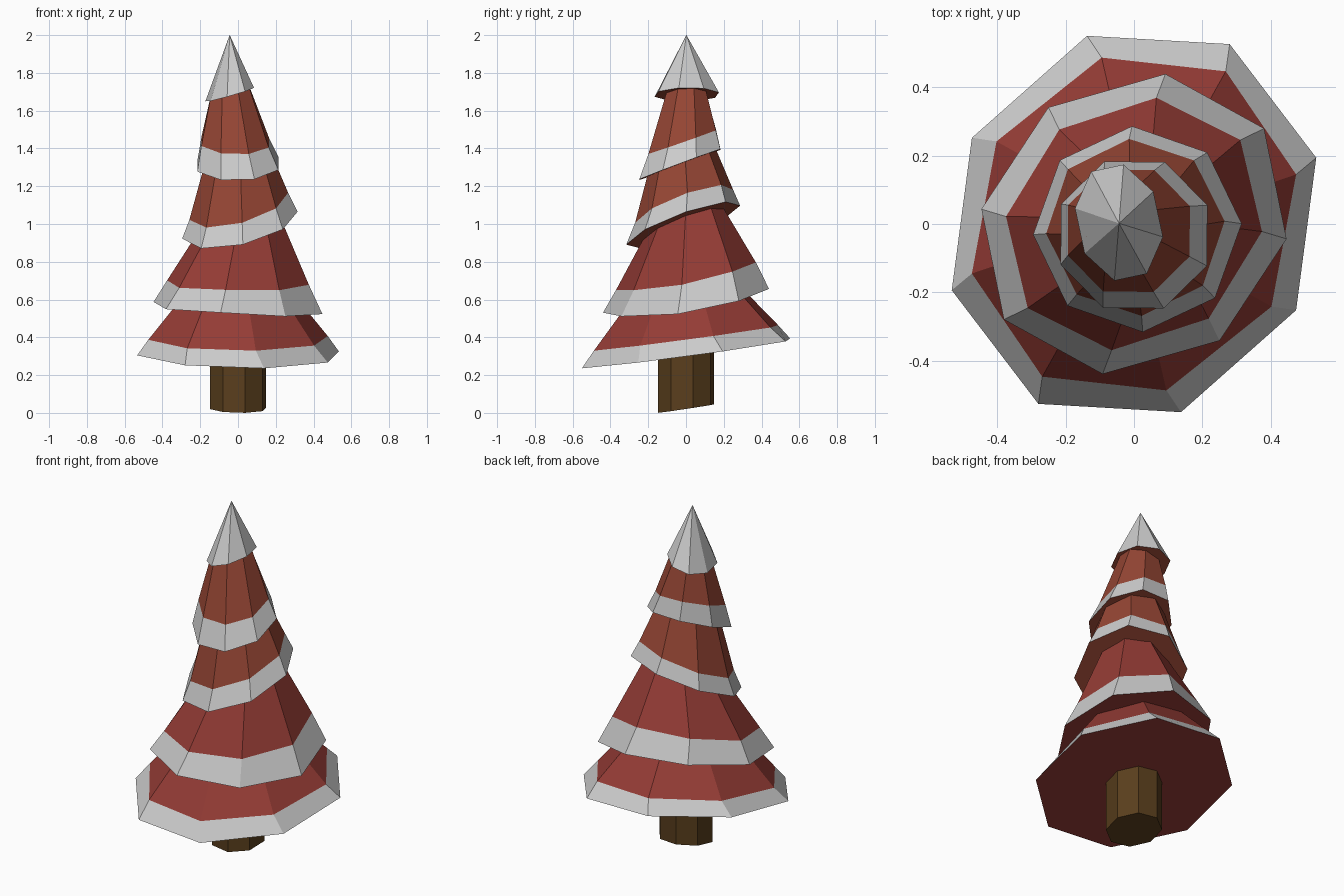
import bpy
from math import sin, cos, radians

if "Cube" in bpy.data.objects:
    bpy.data.objects.remove(bpy.data.objects["Cube"])


def material(name, rgb):
    m = bpy.data.materials.new(name)
    m.diffuse_color = (*rgb, 1)
    m.use_nodes = True
    m.node_tree.nodes["Principled BSDF"].inputs["Base Color"].default_value = m.diffuse_color
    return m


snow = material("snow", (0.8, 0.8, 0.8))
red = material("red", (0.30, 0.045, 0.036))
rust = material("rust", (0.30, 0.06, 0.034))
bark = material("bark", (0.10, 0.048, 0.012))


def ring(cx, cy, z, a, b, rot, sx=0, sy=0, bend=0, phase=0):
    """Tilted eight-sided ellipse; sx, sy are the slopes of its plane."""
    r, pts = radians(rot), []
    for k in range(8):
        t = radians(phase + 45 * k)
        u, v = a * cos(t), b * sin(t)
        x, y = u * cos(r) - v * sin(r), u * sin(r) + v * cos(r)
        pts.append((cx + x, cy + y, z + sx * x + sy * y + bend * y * y))
    return pts


def loft(name, rings, mats, bands, cap):
    """Join rings into a closed solid; bands gives the material of each strip."""
    verts = [p for r in rings for p in r]
    faces, slots = [tuple(range(7, -1, -1))], [cap]
    for i, slot in enumerate(bands):
        for k in range(8):
            n = (k + 1) % 8
            faces.append((i * 8 + k, i * 8 + n, i * 8 + 8 + n, i * 8 + 8 + k))
            slots.append(slot)
    last = 8 * (len(rings) - 1)
    faces.append(tuple(range(last, last + 8)))
    slots.append(bands[-1])
    mesh = bpy.data.meshes.new(name)
    mesh.from_pydata(verts, [], faces)
    for m in mats:
        mesh.materials.append(m)
    for poly, slot in zip(mesh.polygons, slots):
        poly.material_index = slot
    mesh.update()
    obj = bpy.data.objects.new(name, mesh)
    bpy.context.collection.objects.link(obj)
    return obj


# Trunk, with a slanted foot
loft("trunk", [ring(0, 0, 0.023, 0.152, 0.152, 14, -0.015, 0.15),
               ring(0, 0, 0.42, 0.152, 0.152, 14)], [bark], [0], 0)

# Branch tiers: rim, top of the snow band, hidden top
tiers = [
    ("bottom_tier", red, [
        ring(0, 0, 0.315, 0.597, 0.538, 62, -0.03, 0.136),
        ring(0, 0, 0.397, 0.522, 0.47, 59, -0.02, 0.135),
        ring(0, 0, 0.70, 0.25, 0.225, 57, 0, 0.1)]),
    ("lower_tier", red, [
        ring(0, 0, 0.555, 0.473, 0.424, 36.3, -0.057, 0.155, 0.2),
        ring(0, 0, 0.69, 0.397, 0.353, 38.3, -0.02, 0.2, 0.25),
        ring(0.03, 0.01, 1.09, 0.17, 0.16, 40, 0.1, 0.2)]),
    ("middle_tier", rust, [
        ring(0.01, -0.015, 0.994, 0.306, 0.302, 3, 0.215, 0.353),
        ring(0.004, -0.01, 1.094, 0.262, 0.26, 4, 0.25, 0.355),
        ring(0, -0.02, 1.38, 0.165, 0.165, 4, 0.1, 0.3)]),
    ("upper_tier", rust, [
        ring(0, -0.032, 1.315, 0.232, 0.232, 22, 0.024, 0.373),
        ring(-0.015, -0.02, 1.435, 0.193, 0.193, 22, -0.02, 0.35),
        ring(-0.042, 0.002, 1.72, 0.105, 0.105, 22, 0.2, 0.05)]),
]
for name, colour, rings in tiers:
    loft(name, rings, [colour, snow], [1, 0], 0)

# Snowy tip, ending in a point
loft("snowy_tip", [
    ring(-0.044, 0.004, 1.685, 0.177, 0.127, 102, 0.29, 0.045, 0, 22.5),
    ring(-0.044, 0.002, 2.0, 0.0005, 0.0005, 102, 0, 0, 0, 22.5)],
    [rust, snow], [1], 0)
